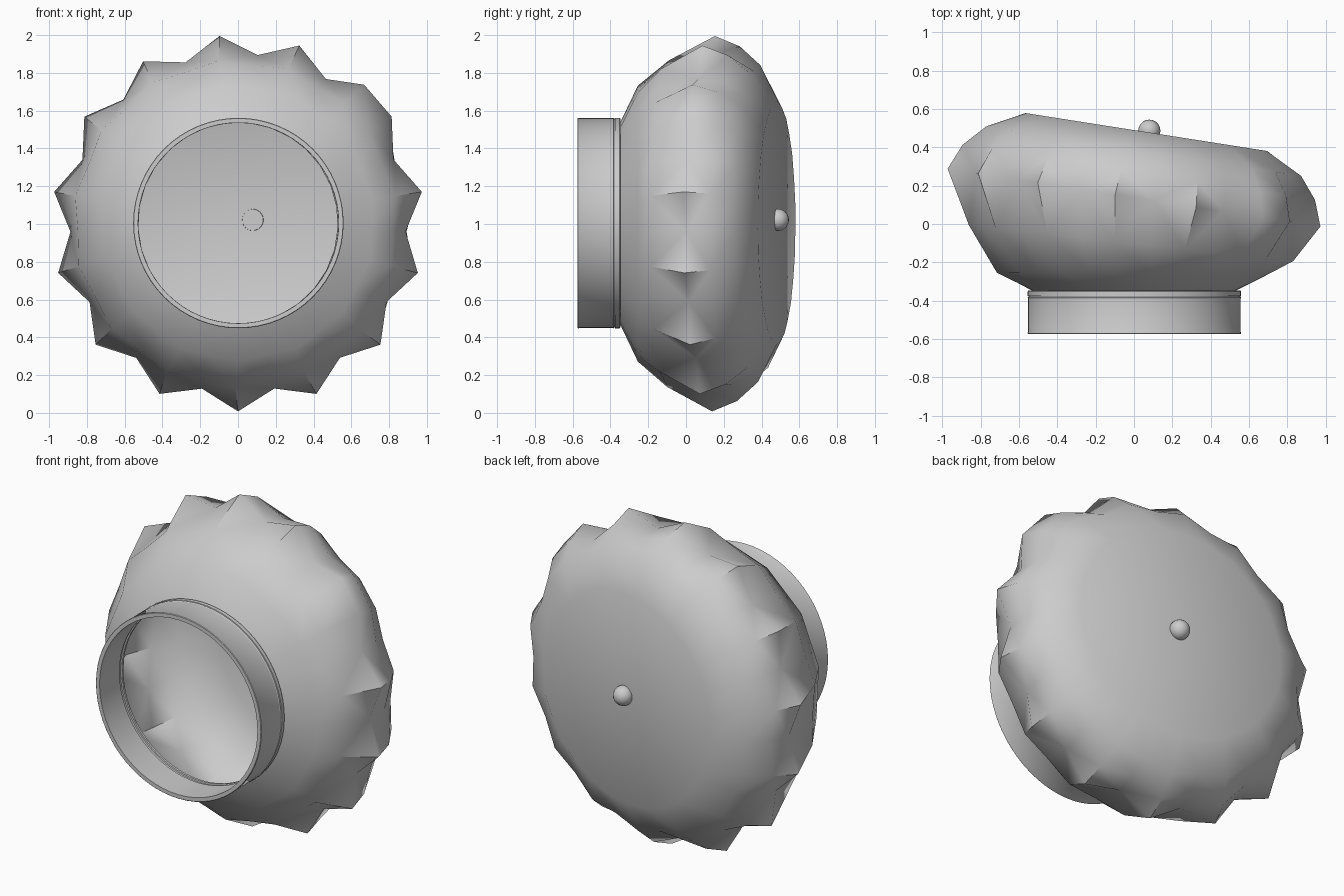
import bpy, bmesh, math

if "Cube" in bpy.data.objects:
    bpy.data.objects.remove(bpy.data.objects["Cube"])

CZ = 1.0  # height of the round body's axis


def finish(name, bm, angle=50):
    bmesh.ops.remove_doubles(bm, verts=bm.verts, dist=1e-5)
    me = bpy.data.meshes.new(name)
    bm.to_mesh(me)
    bm.free()
    ob = bpy.data.objects.new(name, me)
    bpy.context.collection.objects.link(ob)
    bpy.ops.object.select_all(action='DESELECT')
    bpy.context.view_layer.objects.active = ob
    ob.select_set(True)
    bpy.ops.object.shade_smooth_by_angle(angle=math.radians(angle))
    return ob


# Scalloped body: open in front, flat slanted back.
# Profile rows = (radius, y, slant, sideways shift of the ring)
TIP = [(.535, -.35, 0, 0), (.735, -.255, 0, 0), (.87, -.10, .11, -.015),
       (1.0, .138, .155, 0), (.945, .27, .156, .025), (.845, .38, .157, .05),
       (.645, .48, .157, .065)]
VALLEY_R = [.535, .718, .845, .90, .88, .81, .64]
VALLEY = [(r,) + row[1:] for r, row in zip(VALLEY_R, TIP)]
MID = 3  # row that carries the points

bm = bmesh.new()
columns = []
for k in range(-9, 6):
    # 15 points spaced 25 degrees apart, leaving one narrow gap with no valley
    stops = [(TIP, -90 + 24.9 * k + (1.5 if k == -9 else 0), True)]
    if k < 5:
        stops.append((VALLEY, -77.5 + 24.9 * k, False))
    for prof, deg, is_tip in stops:
        t = math.radians(deg)
        col = []
        for r, y, s, dx in prof:
            x = .987 * r * math.cos(t)
            z = CZ + .004 + .996 * r * math.sin(t)
            col.append(bm.verts.new((x + dx, y - s * x, z)))
        columns.append((col, is_tip))
for i, (a, a_tip) in enumerate(columns):
    b, b_tip = columns[(i + 1) % len(columns)]
    for j in range(len(a) - 1):
        if a_tip != b_tip and j in (MID - 1, MID):
            # pyramid-like points: crease runs from the valley to the tip's neighbour rows
            tip, val = (a, b) if a_tip else (b, a)
            far = j if j < MID else j + 1
            bm.faces.new((val[MID], tip[MID], tip[far]))
            bm.faces.new((val[MID], tip[far], val[far]))
        else:
            bm.faces.new((a[j], b[j], b[j + 1], a[j + 1]))
bm.faces.new([col[-1] for col, _ in columns])
bmesh.ops.recalc_face_normals(bm, faces=bm.faces)
finish("scalloped_body", bm, 50)

# Neck collar: lathed tube with fine grooves outside and a shallow one inside
COLLAR = [(.531, -.575), (.554, -.575), (.557, -.572), (.557, -.566), (.555, -.562),
          (.555, -.390), (.557, -.387), (.557, -.383), (.553, -.381), (.553, -.377),
          (.557, -.375), (.557, -.352), (.554, -.348), (.530, -.348), (.530, -.362),
          (.538, -.364), (.538, -.380), (.531, -.384)]
bm = bmesh.new()
SIDES = 64
rings = []
for i in range(SIDES):
    t = 2 * math.pi * i / SIDES
    rings.append([bm.verts.new((.002 + r * math.cos(t), y, CZ + .005 + r * math.sin(t)))
                  for r, y in COLLAR])
for i, a in enumerate(rings):
    b = rings[(i + 1) % SIDES]
    for j in range(len(COLLAR)):
        k = (j + 1) % len(COLLAR)
        bm.faces.new((a[j], b[j], b[k], a[k]))
bmesh.ops.recalc_face_normals(bm, faces=bm.faces)
finish("neck_collar", bm, 30)

# Small domed button on the back
bm = bmesh.new()
bmesh.ops.create_uvsphere(bm, u_segments=20, v_segments=12, radius=.058)
bmesh.ops.bisect_plane(bm, geom=bm.verts[:] + bm.edges[:] + bm.faces[:],
                       plane_co=(0, -.014, 0), plane_no=(.155, 1, 0), clear_inner=True)
button = finish("back_button", bm, 60)
button.location = (.08, .487, CZ + .022)
